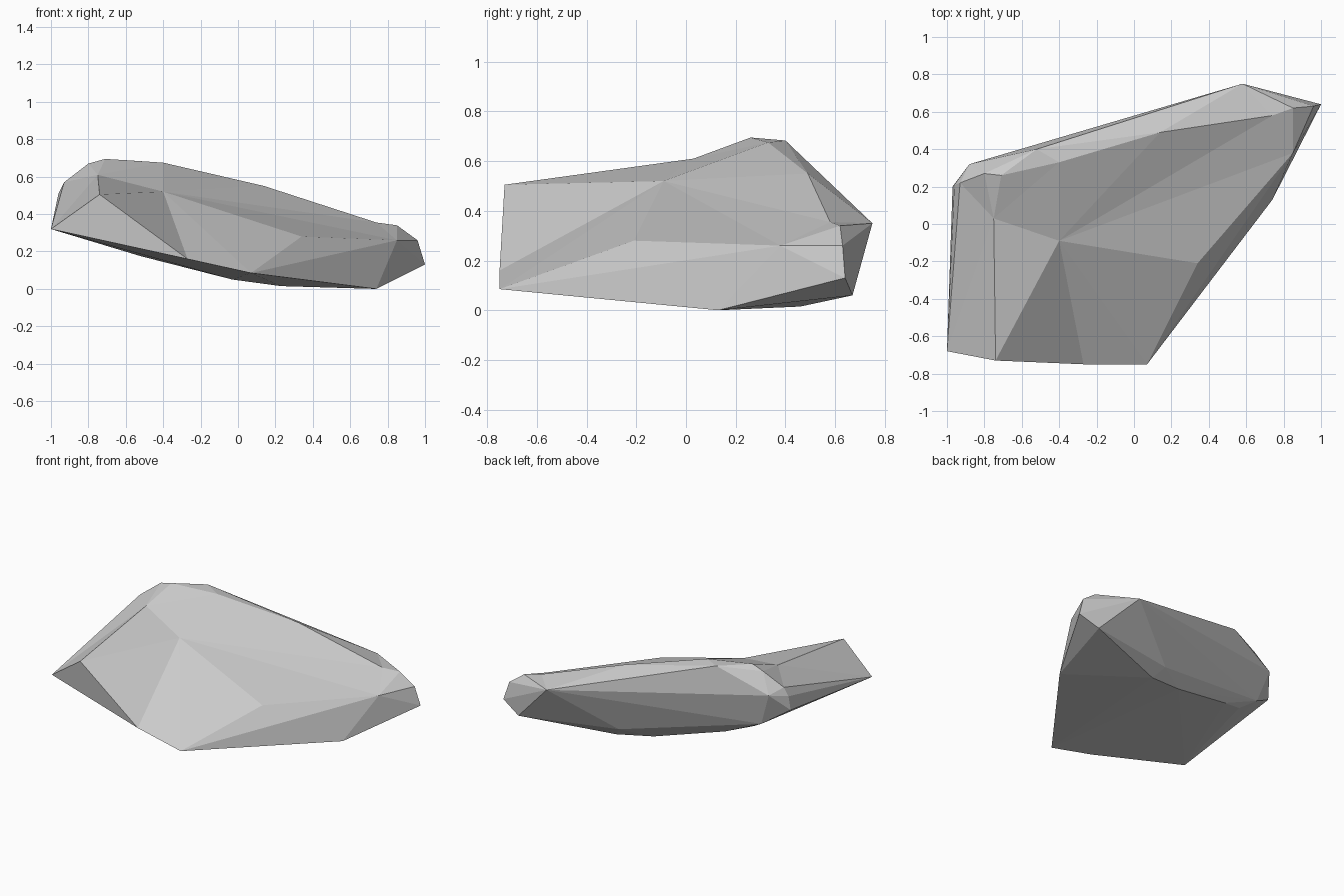
import bpy, bmesh
from mathutils import Vector

if "Cube" in bpy.data.objects:
    bpy.data.objects.remove(bpy.data.objects["Cube"])

# Corner points of the boulder, grouped by region
back_brow, notch, front_foot = (-.74, -.73, .505), (-.27, -.75, .16), (.07, -.75, .085)
crown, slope = (-.40, -.09, .52), (.34, -.21, .28)
front = [(-1, -.68, .32), back_brow, notch, front_foot]
right_end = [(.74, .13, 0), (1, .64, .13), (.96, .63, .26), (.85, .62, .34),
             (.58, .75, .35), (.86, .67, .06)]
ridge = [(.14, .49, .55), (-.40, .33, .675), (-.52, .40, .683), (-.71, .26, .695),
         (-.80, .27, .67)]
left_back = [(-.88, .32, .535), (-.93, .22, .57), (-.96, .21, .51), (-.97, .20, .41),
             (-.80, .29, .30)]
underside = [(.23, .46, .015), (-.03, .41, .05), (-.52, .30, .175), (-.70, .23, .235),
             (.17, .52, .09)]
# Hollow points and the lift used only while hulling
hollows = {crown: .09, (-.75, .03, .61): .06, slope: .02,
           (.85, .38, .26): .03, (.74, .58, .355): .03}

# Shrink-wrap the points, with the hollows lifted so they join the surface
bm = bmesh.new()
verts = {}
for p in front + right_end + ridge + left_back + underside + list(hollows):
    verts[p] = bm.verts.new(Vector(p) + Vector((0, 0, hollows.get(p, 0))))
bmesh.ops.convex_hull(bm, input=bm.verts[:])
bmesh.ops.triangulate(bm, faces=bm.faces[:])

# Sink the hollows back down into shallow dents
for p in hollows:
    verts[p].co = p


def flip(a, b):
    """Turn the edge between two points so it joins the opposite corners."""
    edge = bm.edges.get((verts[a], verts[b]))
    if edge:
        bmesh.utils.edge_rotate(edge, True)


# Fold the front face inwards between the crown and the notch
flip(back_brow, slope)
flip(back_brow, front_foot)

bmesh.ops.delete(bm, geom=[v for v in bm.verts if not v.link_faces], context='VERTS')
bmesh.ops.recalc_face_normals(bm, faces=bm.faces[:])

mesh = bpy.data.meshes.new("boulder")
bm.to_mesh(mesh)
bm.free()
rock = bpy.data.objects.new("boulder", mesh)
bpy.context.collection.objects.link(rock)
